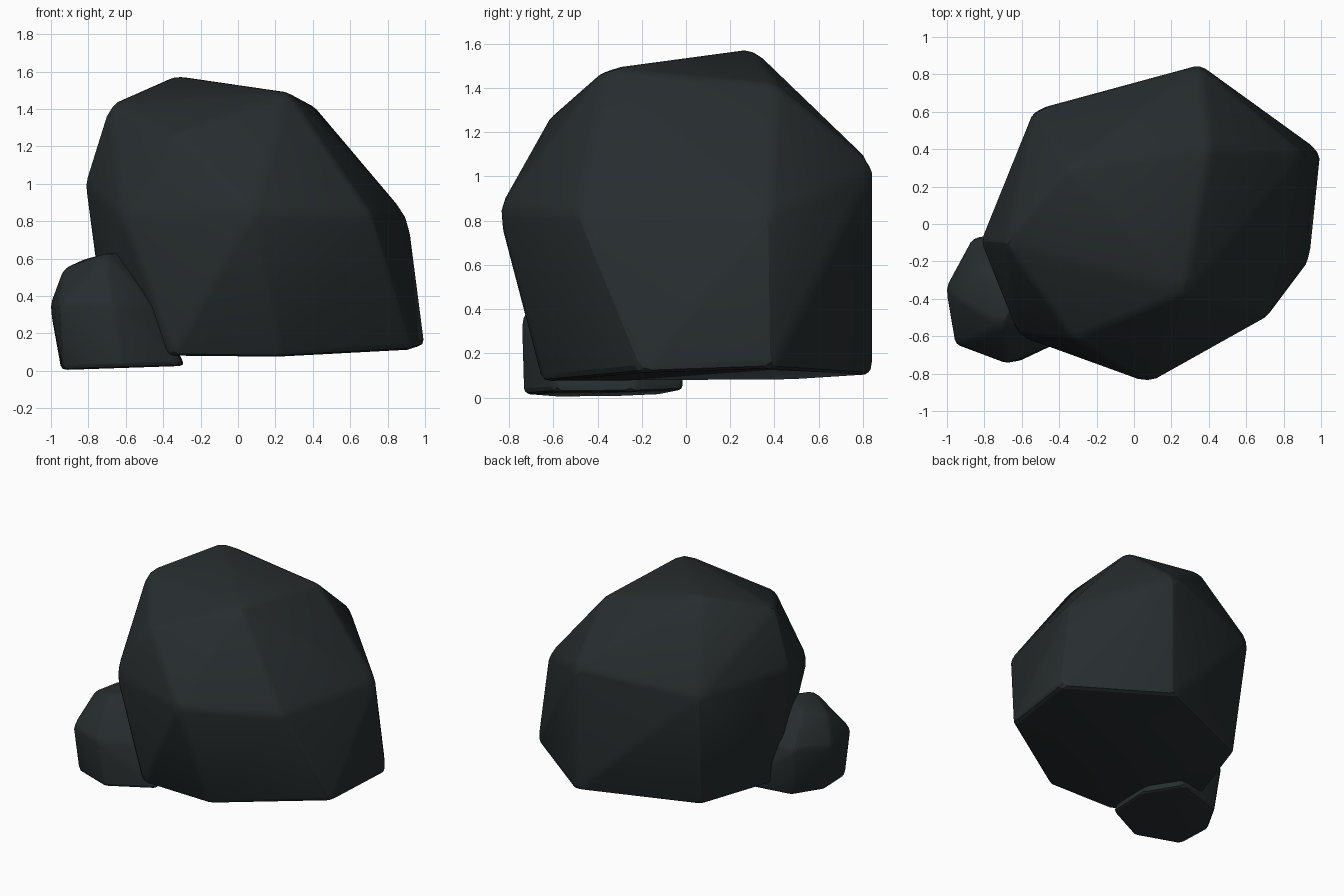
import bpy, bmesh, math
from mathutils import Vector

if "Cube" in bpy.data.objects:
    bpy.data.objects.remove(bpy.data.objects["Cube"])

stone = bpy.data.materials.new("dark_stone")
stone.diffuse_color = (0.02, 0.026, 0.028, 1)
stone.use_nodes = True
stone.node_tree.nodes["Principled BSDF"].inputs["Base Color"].default_value = stone.diffuse_color


def rock(name, corners, bevel, grow):
    """Faceted boulder: convex hull of its corners with softened edges."""
    bm = bmesh.new()
    mid = sum((Vector(c) for c in corners), Vector()) / len(corners)
    for c in corners:
        v = Vector(c)
        bm.verts.new(v + (v - mid).normalized() * grow)
    hull = bmesh.ops.convex_hull(bm, input=bm.verts[:])
    loose = {g for g in hull["geom_interior"] + hull["geom_unused"]
             if isinstance(g, bmesh.types.BMVert)}
    bmesh.ops.delete(bm, geom=list(loose), context='VERTS')
    # merge nearly coplanar triangles into larger facets
    bmesh.ops.dissolve_limit(bm, angle_limit=math.radians(6),
                             verts=bm.verts[:], edges=bm.edges[:])
    bmesh.ops.recalc_face_normals(bm, faces=bm.faces[:])
    bmesh.ops.bevel(bm, geom=bm.edges[:], offset=bevel, segments=2,
                    profile=0.5, affect='EDGES', clamp_overlap=True)
    me = bpy.data.meshes.new(name)
    bm.to_mesh(me)
    bm.free()
    ob = bpy.data.objects.new(name, me)
    bpy.context.collection.objects.link(ob)
    me.materials.append(stone)
    bpy.ops.object.select_all(action='DESELECT')
    ob.select_set(True)
    bpy.context.view_layer.objects.active = ob
    bpy.ops.object.shade_smooth_by_angle(angle=math.radians(20))
    return ob


# large boulder: crown, shoulder ring, base ring
rock("large_boulder", [
    (-.34, .30, 1.57), (.27, -.36, 1.48), (-.68, -.10, 1.42),
    (-.32, -.61, 1.26), (.40, .40, 1.41),
    (.08, -.84, .85), (-.61, -.59, .83), (-.81, -.09, 1.0), (-.53, .60, .96),
    (.35, .84, 1.05), (.90, .37, .82), (.71, -.49, .83),
    (-.35, -.64, .09), (.22, -.64, .08), (.93, -.20, .12), (.99, .38, .14),
    (.35, .84, .11), (-.48, .50, .09), (-.69, -.12, .09)], .035, .012)

# small boulder leaning at the front left
rock("small_boulder", [
    (-.93, -.40, .54), (-.71, -.54, .62), (-.60, -.36, .63), (-.82, -.25, .59),
    (-1.0, -.34, .35), (-.95, -.64, .36), (-.68, -.74, .36), (-.43, -.58, .34),
    (-.86, -.08, .38), (-.50, -.10, .40),
    (-.94, -.33, .01), (-.93, -.60, .01), (-.62, -.73, .02), (-.30, -.58, .03),
    (-.29, -.25, .03), (-.45, -.01, .04), (-.82, -.11, .02)], .025, .008)
